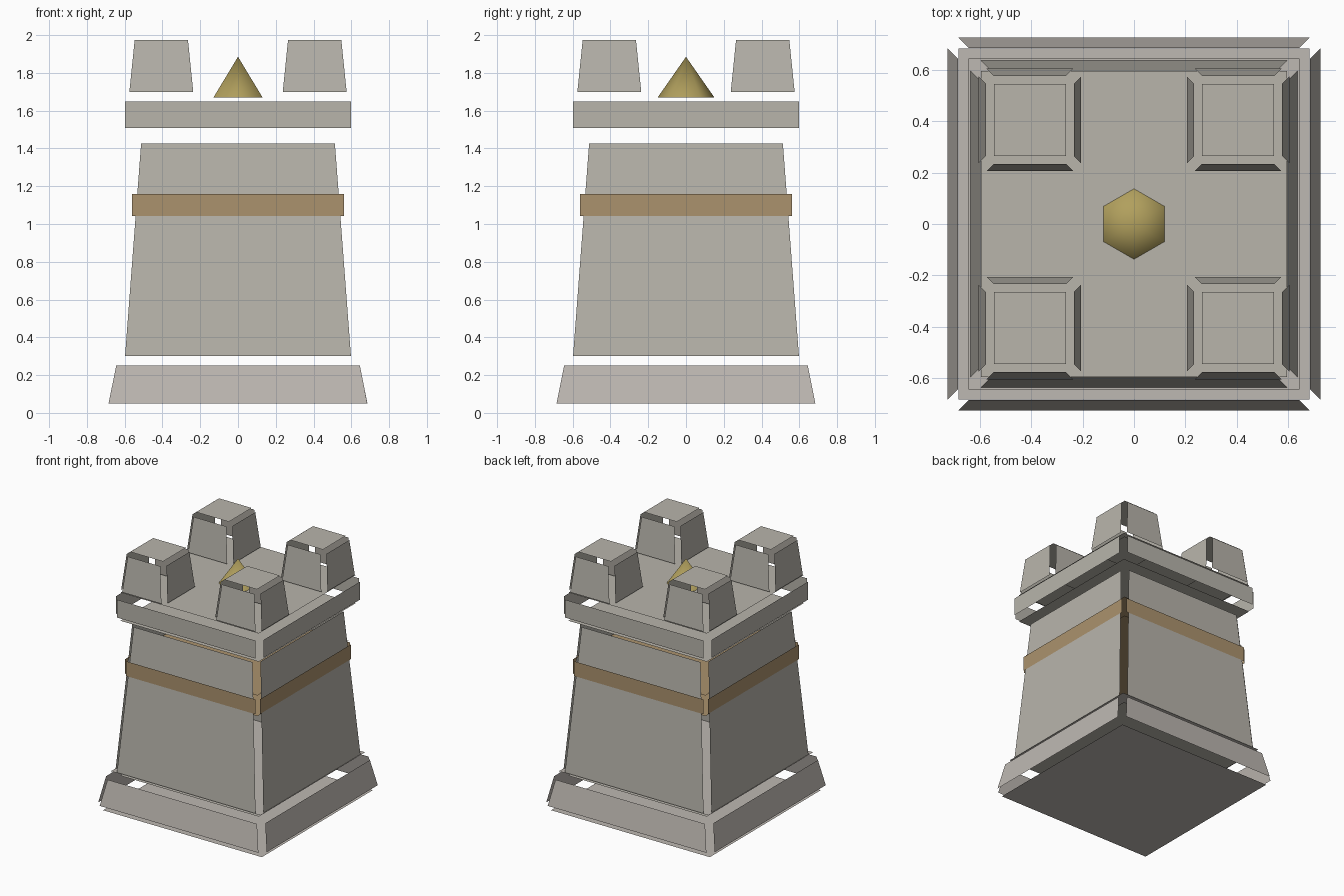
import bpy
import bmesh
from mathutils import Matrix, Vector

cube = bpy.data.objects.get("Cube")
if cube:
    bpy.data.objects.remove(cube, do_unlink=True)


def make_material(name, rgb):
    mat = bpy.data.materials.new(name)
    mat.use_nodes = True
    color = (*rgb, 1.0)
    mat.diffuse_color = color
    mat.node_tree.nodes["Principled BSDF"].inputs["Base Color"].default_value = color
    return mat


wall_stone = make_material("wall stone", (0.48, 0.46, 0.41))
base_stone = make_material("base stone", (0.515, 0.48, 0.445))
tan_trim = make_material("tan trim", (0.41, 0.29, 0.155))
gold = make_material("gold", (0.44, 0.35, 0.11))


def add_object(name, bm, mat):
    mesh = bpy.data.meshes.new(name)
    bm.to_mesh(mesh)
    bm.free()
    mesh.materials.append(mat)
    obj = bpy.data.objects.new(name, mesh)
    bpy.context.collection.objects.link(obj)
    return obj


def panel_block(name, mat, z0, z1, d0, d1, gap, rise, center=(0, 0)):
    """Tapered block of six separate panels with open slits along its edges."""
    bm = bmesh.new()
    w0, w1 = d0 - gap, d1 - gap
    low, high = z0 + rise, z1 - rise
    # Four leaning side panels
    side = [(-w0, -d0, low), (w0, -d0, low), (w1, -d1, high), (-w1, -d1, high)]
    for turn in range(4):
        rot = Matrix.Rotation(turn * 1.5707963, 3, "Z")
        bm.faces.new([bm.verts.new(rot @ Vector(p)) for p in side])
    # Bottom and top panels
    for w, z, flip in ((w0, z0, True), (w1, z1, False)):
        ring = [(-w, -w, z), (w, -w, z), (w, w, z), (-w, w, z)]
        if flip:
            ring.reverse()
        bm.faces.new([bm.verts.new(p) for p in ring])
    obj = add_object(name, bm, mat)
    obj.location = (*center, 0)
    return obj


# Stacked body: plinth, tapered wall, trim band, parapet
panel_block("plinth", base_stone, 0.0, 0.30, 0.727, 0.687, 0.042, 0.05)
panel_block("tower_wall", wall_stone, 0.26, 1.465, 0.638, 0.553, 0.04, 0.04)
panel_block("trim_band", tan_trim, 1.02, 1.18, 0.583, 0.583, 0.0225, 0.0225)
panel_block("parapet", wall_stone, 1.468, 1.688, 0.637, 0.637, 0.04, 0.04)

# Corner merlons
for sx, side in ((1, "left"), (-1, "right")):
    for sy, end in ((-1, "front"), (1, "back")):
        panel_block(f"merlon_{end}_{side}", wall_stone, 1.675, 2.0,
                    0.2, 0.172, 0.031, 0.025, (sx * 0.406, sy * 0.406))

# Six-sided roof spike with points facing front and back
bm = bmesh.new()
bmesh.ops.create_cone(bm, cap_ends=True, segments=6, radius1=0.15, radius2=0.0,
                      depth=0.215)
bmesh.ops.remove_doubles(bm, verts=bm.verts, dist=0.0001)
tip = max(bm.verts, key=lambda v: v.co.z)
front = max(bm.verts, key=lambda v: abs(v.co.y))
if abs(front.co.y) < 0.14:
    bmesh.ops.rotate(bm, verts=bm.verts, matrix=Matrix.Rotation(0.5235988, 3, "Z"))
for face in bm.faces:
    face.smooth = tip in face.verts
for edge in bm.edges:
    edge.smooth = tip in edge.verts
bmesh.ops.translate(bm, verts=bm.verts, vec=(0, 0, 1.7775))
add_object("roof_spike", bm, gold)
